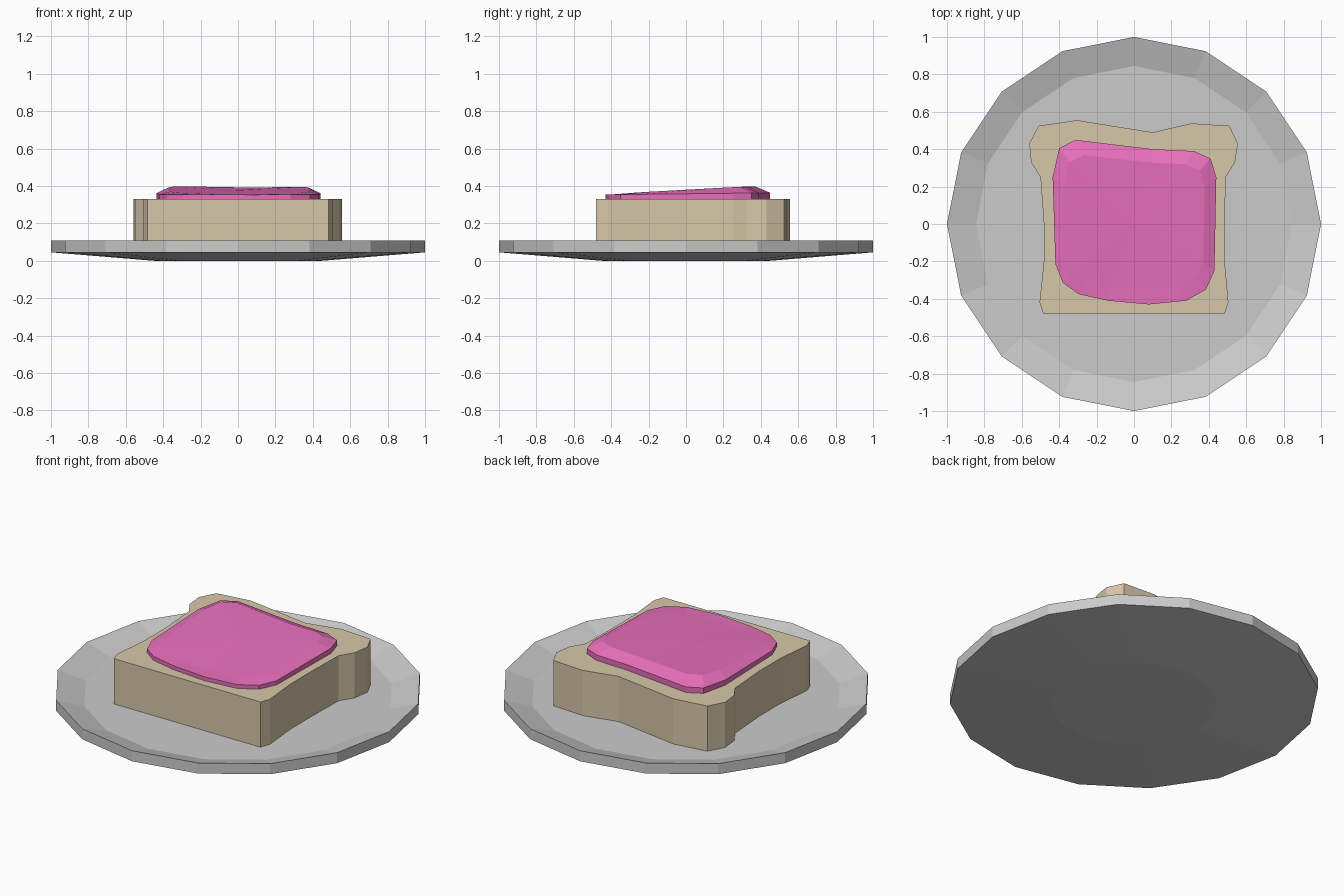
import bpy
from math import cos, sin, pi

if "Cube" in bpy.data.objects:
    bpy.data.objects.remove(bpy.data.objects["Cube"])


def material(name, color):
    m = bpy.data.materials.new(name)
    m.diffuse_color = (*color, 1)
    m.use_nodes = True
    m.node_tree.nodes["Principled BSDF"].inputs["Base Color"].default_value = m.diffuse_color
    return m


def loft(name, rings, mat=None, center=None):
    """Skin equal-length rings bottom to top; cap the ends (fan top if center given)."""
    n = len(rings[0])
    verts = [p for ring in rings for p in ring]
    faces = [tuple(reversed(range(n)))]
    for k in range(len(rings) - 1):
        a, b = k * n, (k + 1) * n
        faces += [(a + i, a + (i + 1) % n, b + (i + 1) % n, b + i) for i in range(n)]
    top = (len(rings) - 1) * n
    if center:
        verts.append(center)
        faces += [(top + i, top + (i + 1) % n, len(verts) - 1) for i in range(n)]
    else:
        faces.append(tuple(range(top, top + n)))
    mesh = bpy.data.meshes.new(name)
    mesh.from_pydata(verts, [], faces)
    obj = bpy.data.objects.new(name, mesh)
    bpy.context.collection.objects.link(obj)
    if mat:
        mesh.materials.append(mat)
    return obj


def circle(r, z, n=16):
    return [(r * cos(2 * pi * i / n), r * sin(2 * pi * i / n), z) for i in range(n)]


# Plate: shallow 16-sided dish with a sloped rim
loft("plate", [circle(r, z) for r, z in
               [(0.45, 0), (1, 0.045), (1, 0.108), (0.845, 0.06)]])

# Bread slice: extruded loaf outline
bread = [(-.485, -.48), (.485, -.48), (.505, -.42), (.485, -.2), (.485, 0), (.49, .25),
         (.54, .33), (.555, .43), (.51, .525), (.305, .538), (.10, .49), (-.305, .555),
         (-.51, .525), (-.56, .43), (-.55, .33), (-.50, .25), (-.482, 0), (-.482, -.2),
         (-.505, -.42)]
loft("bread_slice", [[(x, y, z) for x, y in bread] for z in (0.055, 0.33)],
     material("bread", (.68, .575, .40)))

# Jam: raised spread with bevelled edge, higher towards the back
jam = [(-.40, .405), (-.435, .25), (-.42, -.215), (-.38, -.315), (-.295, -.375),
       (-.14, -.41), (.08, -.43), (.28, -.41), (.385, -.35), (.43, -.25), (.44, .25),
       (.41, .35), (.32, .39), (.10, .40), (-.315, .45)]
base = [(x, y, 0.325) for x, y in jam]
edge = [(x, y, 0.358 + 0.012 * y) for x, y in jam]
crown = [(x * .86, y * .82, 0.371 + 0.045 * y + 0.02 * abs(x)) for x, y in jam]
loft("jam", [base, edge, crown], material("jam", (.81, .16, .50)), (0, 0, 0.377))
